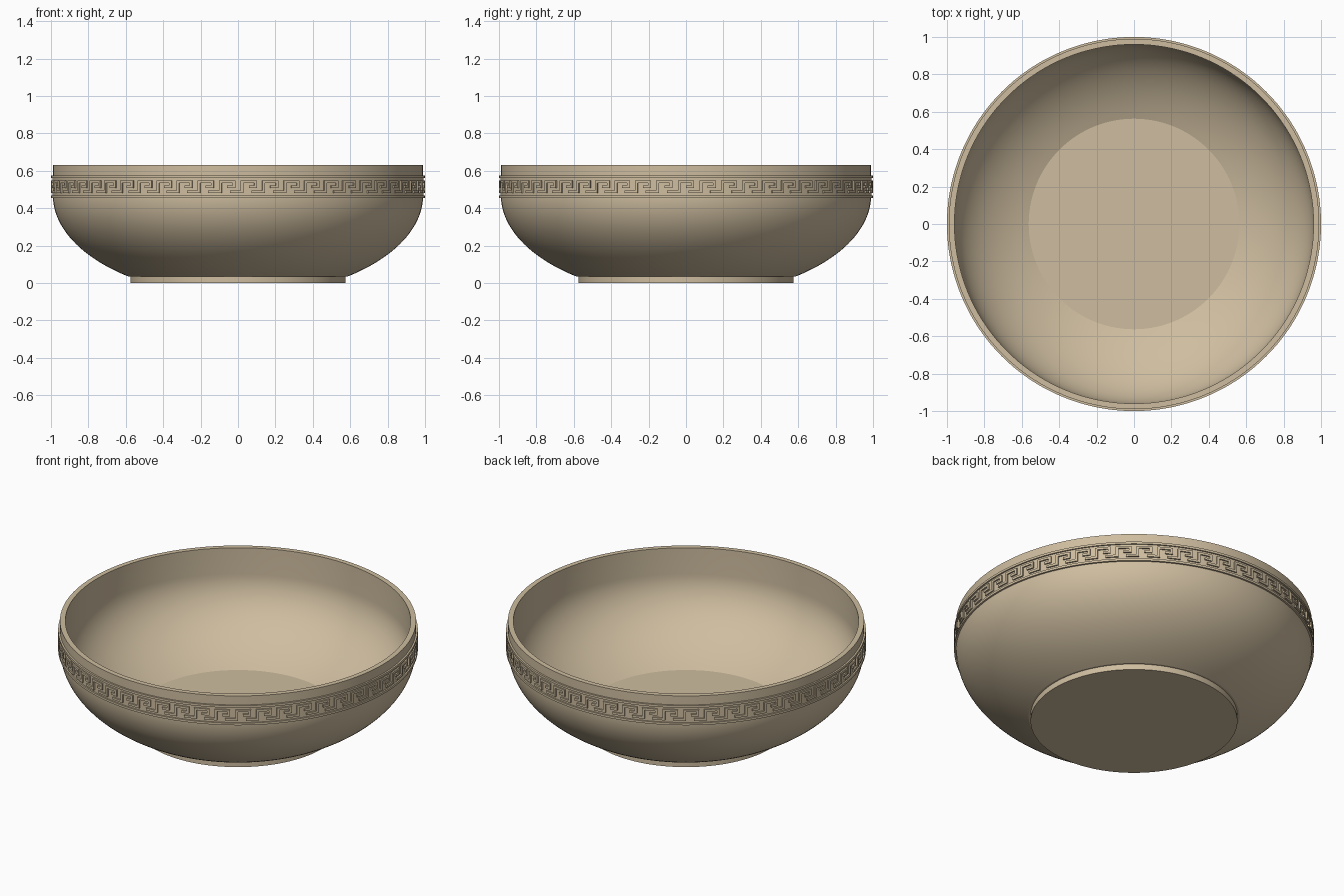
import bpy, bmesh, math

cube = bpy.data.objects.get("Cube")
if cube:
    bpy.data.objects.remove(cube, do_unlink=True)

SEGMENTS = 144
KEYS = 54

clay = bpy.data.materials.new("pale clay")
colour = (0.62, 0.51, 0.35, 1)
clay.diffuse_color = colour
clay.use_nodes = True
clay.node_tree.nodes["Principled BSDF"].inputs["Base Color"].default_value = colour


def finish(name, bm, angle):
    bmesh.ops.recalc_face_normals(bm, faces=bm.faces)
    mesh = bpy.data.meshes.new(name)
    bm.to_mesh(mesh)
    bm.free()
    mesh.materials.append(clay)
    ob = bpy.data.objects.new(name, mesh)
    bpy.context.collection.objects.link(ob)
    bpy.ops.object.select_all(action="DESELECT")
    ob.select_set(True)
    bpy.context.view_layer.objects.active = ob
    bpy.ops.object.shade_smooth_by_angle(angle=math.radians(angle))
    return ob


def lathe(name, profile):
    """Turn a (radius, height) profile around the z axis."""
    bm = bmesh.new()
    verts = [bm.verts.new((r, 0, z)) for r, z in profile]
    edges = [bm.edges.new(pair) for pair in zip(verts, verts[1:])]
    bmesh.ops.spin(bm, geom=verts + edges, cent=(0, 0, 0), axis=(0, 0, 1),
                   angle=math.tau, steps=SEGMENTS, use_duplicate=False)
    bmesh.ops.remove_doubles(bm, verts=bm.verts, dist=0.0001)
    return finish(name, bm, 14)


def wall_curve(radius, depth, bottom, shoulder=0.47, steps=24):
    """Elliptical wall from the bottom height up to the shoulder."""
    start = math.asin((shoulder - bottom) / depth)
    angles = [start * (1 - i / steps) for i in range(steps + 1)]
    return [(radius * math.cos(a), shoulder - depth * math.sin(a)) for a in angles]


# Bowl: flat floor, inner wall, rim, outer wall, underside
inner = wall_curve(0.96, 0.5, 0.065)
outer = wall_curve(0.99, 0.54, 0.035)
lathe("bowl", [(0, 0.065)] + inner + [(0.96, 0.63), (0.99, 0.63)]
      + outer[::-1] + [(0, 0.035)])

# Foot disc
lathe("foot", [(0, 0), (0.575, 0), (0.575, 0.036), (0, 0.036)])

# Key band: a ring of cells, where the marked cells are raised
PATTERN = [
    "########",
    "........",
    ".######.",
    ".#....#.",
    ".#..###.",
    ".#......",
    "##...###",
    "........",
    "########",
]
rows = len(PATTERN)
width = len(PATTERN[0])
columns = KEYS * width
low, high = 0.455, 0.575
base_radius, relief = 0.9915, 0.0085

bm = bmesh.new()
grid = []
for j in range(rows + 1):
    z = high + (low - high) * j / rows
    ring = []
    for i in range(columns):
        a = math.tau * i / columns - math.pi / 2
        ring.append(bm.verts.new((base_radius * math.cos(a), base_radius * math.sin(a), z)))
    grid.append(ring)
raised = []
for j in range(rows):
    for i in range(columns):
        k = (i + 1) % columns
        face = bm.faces.new((grid[j][i], grid[j + 1][i], grid[j + 1][k], grid[j][k]))
        if PATTERN[j][i % width] == "#":
            raised.append(face)
result = bmesh.ops.extrude_face_region(bm, geom=raised)
for v in result["geom"]:
    if isinstance(v, bmesh.types.BMVert):
        v.co.xy *= (base_radius + relief) / base_radius
bmesh.ops.delete(bm, geom=[f for f in raised if f.is_valid], context="FACES")

# Close the band's top and bottom onto the bowl
for edge_ring in (grid[0], grid[-1]):
    copies = [bm.verts.new((v.co.x * 0.99, v.co.y * 0.99, v.co.z)) for v in edge_ring]
    for i in range(columns):
        k = (i + 1) % columns
        bm.faces.new((edge_ring[i], edge_ring[k], copies[k], copies[i]))
finish("key_band", bm, 30)
